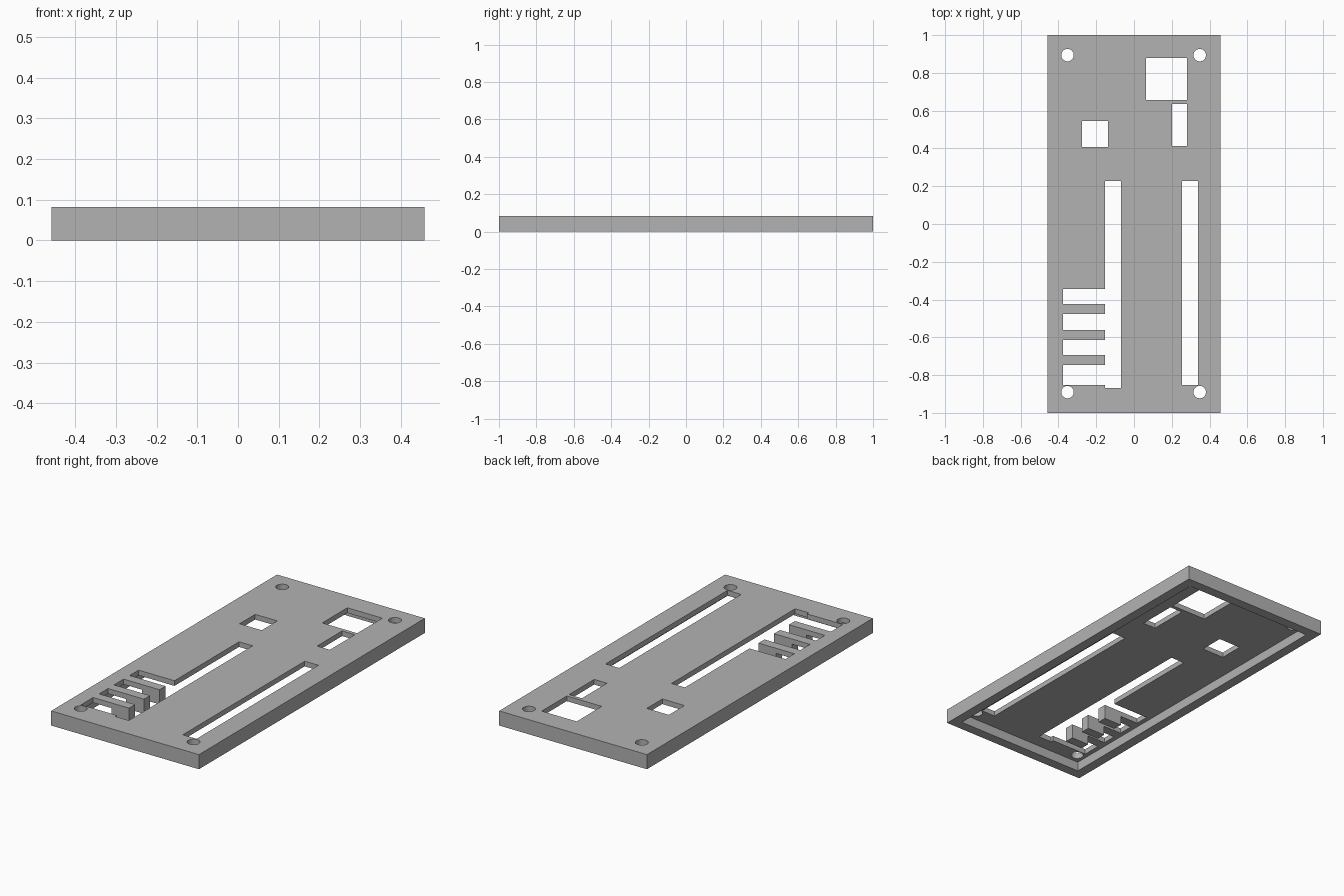
import bpy
import bmesh
from math import cos, sin, tau

cube = bpy.data.objects.get("Cube")
if cube:
    bpy.data.objects.remove(cube, do_unlink=True)

HALF_W, HALF_L, HEIGHT = 0.458, 1.0, 0.082
UNDERSIDE = 0.053      # underside of the top sheet
RIM = 0.056            # width of the rim wall
COMB_LEFT, COMB_RIGHT, SLOT_RIGHT = -0.376, -0.153, -0.069
TAB_LENGTH = 0.11

gray = bpy.data.materials.new("plain gray")
gray.use_nodes = True
gray.diffuse_color = (0.45, 0.45, 0.45, 1)
gray.node_tree.nodes["Principled BSDF"].inputs["Base Color"].default_value = gray.diffuse_color


def add_prism(bm, points, z0, z1):
    """Upright prism over a flat outline."""
    face = bm.faces.new([bm.verts.new((x, y, z0)) for x, y in points])
    result = bmesh.ops.extrude_face_region(bm, geom=[face])
    top = [v for v in result["geom"] if isinstance(v, bmesh.types.BMVert)]
    bmesh.ops.translate(bm, verts=top, vec=(0, 0, z1 - z0))


def rect(x0, x1, y0, y1):
    return [(x0, y0), (x1, y0), (x1, y1), (x0, y1)]


def circle(x, y, radius, sides=32):
    return [(x + radius * cos(tau * i / sides), y + radius * sin(tau * i / sides))
            for i in range(sides)]


def make_object(name, outlines, z0, z1):
    bm = bmesh.new()
    for outline in outlines:
        add_prism(bm, outline, z0, z1)
    bmesh.ops.recalc_face_normals(bm, faces=bm.faces)
    mesh = bpy.data.meshes.new(name)
    bm.to_mesh(mesh)
    bm.free()
    mesh.materials.append(gray)
    obj = bpy.data.objects.new(name, mesh)
    bpy.context.collection.objects.link(obj)
    return obj


# Comb-shaped opening: a long slot with side slots, leaving fingers between
side_slots = [(-0.852, -0.746), (-0.693, -0.614), (-0.561, -0.476), (-0.423, -0.344)]
comb = [(COMB_RIGHT, 0.228), (COMB_RIGHT, -0.868), (SLOT_RIGHT, -0.868), (SLOT_RIGHT, 0.228)]
teeth = []
for low, high in reversed(side_slots):
    teeth += [(COMB_RIGHT, high), (COMB_LEFT, high), (COMB_LEFT, low), (COMB_RIGHT, low)]
comb[1:1] = teeth

# Rectangular windows and the second long slot
openings = [
    comb,
    rect(0.254, 0.339, -0.852, 0.228),
    rect(0.063, 0.280, 0.656, 0.878),
    rect(0.201, 0.280, 0.413, 0.635),
    rect(-0.275, -0.138, 0.407, 0.545),
]

# Corner screw holes
openings += [circle(x, y, 0.033) for x in (-0.352, 0.348) for y in (-0.89, 0.894)]

# Cover plate, hollowed from below and pierced
plate = make_object("cover_plate", [rect(-HALF_W, HALF_W, -HALF_L, HALF_L)], 0, HEIGHT)
inner_w, inner_l = HALF_W - RIM, HALF_L - RIM
cutters = [
    make_object("pocket_cutter", [rect(-inner_w, inner_w, -inner_l, inner_l)], -0.1, UNDERSIDE),
    make_object("opening_cutter", openings, 0.02, 0.2),
]
for cutter in cutters:
    cutter.hide_render = True
    mod = plate.modifiers.new(cutter.name, "BOOLEAN")
    mod.operation = "DIFFERENCE"
    mod.solver = "EXACT"
    mod.object = cutter

# Bake the cuts and drop the cutters
bpy.context.view_layer.update()
evaluated = plate.evaluated_get(bpy.context.evaluated_depsgraph_get())
cut_mesh = bpy.data.meshes.new_from_object(evaluated)
plate.modifiers.clear()
plate.data = cut_mesh
for cutter in cutters:
    bpy.data.objects.remove(cutter, do_unlink=True)

# Button tabs hanging from the finger tips
for i in range(len(side_slots) - 1):
    y0, y1 = side_slots[i][1], side_slots[i + 1][0]
    make_object(f"button_tab_{i + 1}", [rect(COMB_RIGHT - TAB_LENGTH, COMB_RIGHT, y0, y1)],
                0, UNDERSIDE)
